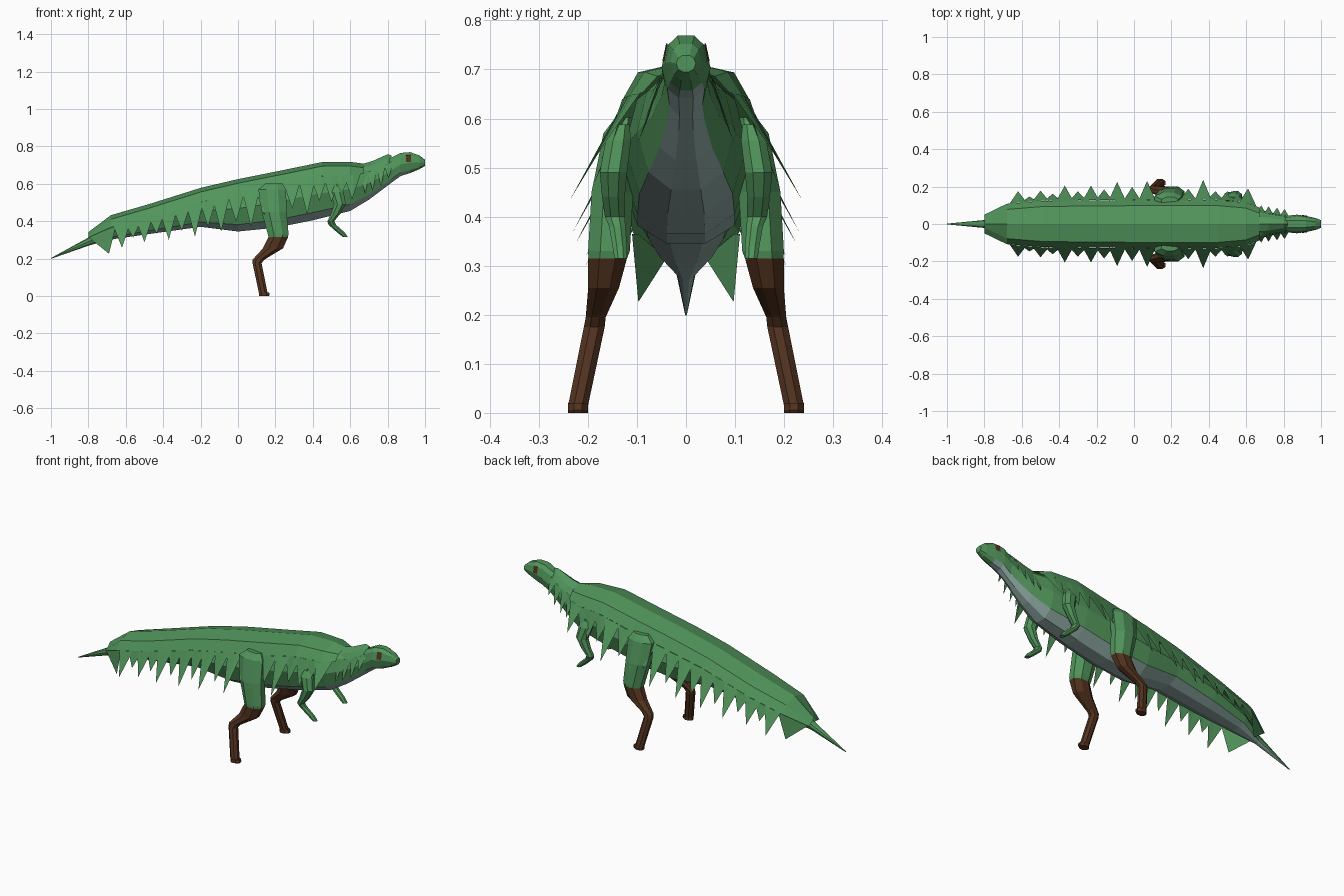
import bpy, bmesh, math

if "Cube" in bpy.data.objects:
    bpy.data.objects.remove(bpy.data.objects["Cube"])


def material(name, rgb):
    m = bpy.data.materials.new(name)
    m.diffuse_color = (*rgb, 1)
    m.use_nodes = True
    m.node_tree.nodes["Principled BSDF"].inputs["Base Color"].default_value = m.diffuse_color
    return m


GREEN = material("leaf green", (0.083, 0.298, 0.105))
GRAY = material("belly gray", (0.29, 0.42, 0.39))
BROWN = material("bark brown", (0.087, 0.033, 0.014))


def finish(bm, name, mats, recalc=True):
    if recalc:
        bmesh.ops.recalc_face_normals(bm, faces=bm.faces)
    me = bpy.data.meshes.new(name)
    bm.to_mesh(me)
    bm.free()
    for m in mats:
        me.materials.append(m)
    ob = bpy.data.objects.new(name, me)
    bpy.context.collection.objects.link(ob)
    return ob


def loft(bm, rings):
    """Skin closed rings of points and cap both ends; returns the side faces row by row."""
    rows = [[bm.verts.new(p) for p in r] for r in rings]
    n = len(rows[0])
    sides = [[bm.faces.new((a[i], a[(i + 1) % n], b[(i + 1) % n], b[i])) for i in range(n)]
             for a, b in zip(rows, rows[1:])]
    bm.faces.new(rows[0])
    bm.faces.new(rows[-1])
    return sides


def lerp_at(stations, x):
    """Interpolated station values at x."""
    for a, b in zip(stations, stations[1:]):
        if a[0] <= x <= b[0]:
            t = (x - a[0]) / (b[0] - a[0])
            return [p + (q - p) * t for p, q in zip(a, b)]
    return stations[-1] if x > stations[-1][0] else stations[0]


# Body, tail and head: x, bottom, top, half width
BODY = [(-1.0, .199, .203, .002), (-.79, .272, .318, .022), (-.66, .305, .39, .07),
        (-.45, .335, .46, .10), (-.2, .37, .54, .115), (0, .345, .59, .13),
        (.2, .365, .635, .13), (.4, .405, .68, .125), (.6, .455, .69, .10),
        (.7, .515, .69, .07), (.78, .575, .715, .05), (.82, .605, .74, .044),
        (.87, .642, .765, .05), (.92, .657, .769, .043), (.97, .678, .752, .032),
        (1.0, .695, .728, .02)]
SECTION = [(-.3, 0), (.3, 0), (.76, .15), (1, .5), (.8, .85), (.4, 1),
           (-.4, 1), (-.8, .85), (-1, .5), (-.76, .15)]
bm = bmesh.new()
sides = loft(bm, [[(x, w * u, zb + (zt - zb) * v) for u, v in SECTION] for x, zb, zt, w in BODY])
for row in sides[:-2]:
    for i in (0, 1, -1):
        row[i].material_index = 1  # belly strip
finish(bm, "body", [GREEN, GRAY])


# Feather sheets over the back, with hanging pointed feathers along both rims
def feather_sheet(name, stations, spikes, half_base, flare):
    bm = bmesh.new()
    rows = []
    for x, zt, w, drop in stations:
        o = w + flare
        prof = [(-o, zt - drop), (-w, zt - .022), (0, zt), (w, zt - .022), (o, zt - drop)]
        rows.append([bm.verts.new((x, y, z)) for y, z in prof])
    for a, b in zip(rows, rows[1:]):
        for i in range(4):
            bm.faces.new((a[i], b[i], b[i + 1], a[i + 1]))
    for xt, yt, zt in spikes:
        for s in (-1, 1):
            def rim(x, out=0):
                _, z, w, d = lerp_at(stations, x)
                return bm.verts.new((x, s * (w + flare + out), z - d))
            left, right = rim(xt - half_base), rim(xt + half_base)
            mid, tip = rim(xt + .008, .002), bm.verts.new((xt, s * yt, zt))
            for tri in ((left, tip, mid), (mid, tip, right)):
                bm.faces.new(tri if s < 0 else tri[::-1])
    return finish(bm, name, [GREEN], recalc=False)


BACK = [(-.8, .342, .02, .03), (-.68, .432, .078, .065), (-.48, .49, .094, .07),
        (-.2, .578, .096, .075), (0, .625, .098, .08), (.25, .675, .098, .08),
        (.45, .716, .098, .075), (.6, .717, .085, .07), (.67, .708, .058, .055)]
LONG = [(-.62, .175, .258), (-.5, .178, .288), (-.37, .205, .30), (-.23, .205, .317),
        (-.09, .225, .345), (.07, .23, .37), (.21, .2, .42), (.37, .236, .435),
        (.5, .175, .50), (.61, .19, .515)]
SHORT = [((a[0] + b[0]) / 2, (a[1] + b[1]) / 2 - .03, (a[2] + b[2]) / 2 + .04)
         for a, b in zip(LONG, LONG[1:])]
feather_sheet("back_feathers", BACK, LONG + SHORT, .045, .03)

NECK = [(.655, .703, .04, .06), (.72, .722, .035, .055), (.80, .758, .022, .05), (.82, .752, .018, .045)]
feather_sheet("neck_feathers", NECK,
              [(.68, .10, .545), (.72, .095, .56), (.765, .088, .585), (.805, .08, .63)], .024, .02)

# Broad flaps at the root of the tail
bm = bmesh.new()
for s in (-1, 1):
    vs = [bm.verts.new((x, s * y, z)) for x, y, z in
          ((-.8, .04, .315), (-.69, .097, .226), (-.655, .11, .365), (-.68, .098, .365))]
    bm.faces.new(vs if s < 0 else vs[::-1])
finish(bm, "tail_flaps", [GREEN], recalc=False)


# Limbs: rings of x, y, z, radius x, radius y
def limb(name, rings, mat):
    for side, s in (("left", 1), ("right", -1)):
        bm = bmesh.new()
        loft(bm, [[(x + rx * math.cos(a), s * (y + ry * math.sin(a)), z)
                   for a in (math.tau * (i + .5) / 8 for i in range(8))]
                  for x, y, z, rx, ry in rings])
        finish(bm, side + "_" + name, [mat])


limb("thigh", [(.192, .125, .602, .048, .02), (.183, .135, .57, .08, .036),
               (.193, .15, .45, .072, .046), (.215, .157, .33, .06, .046),
               (.215, .16, .312, .055, .042)], GREEN)
limb("shin", [(.215, .16, .315, .057, .043), (.187, .168, .255, .058, .034),
              (.11, .184, .195, .034, .022), (.102, .187, .175, .026, .023),
              (.135, .22, .015, .025, .022), (.135, .22, 0, .025, .022)], BROWN)
limb("foot", [(.14, .22, .02, .028, .022), (.141, .22, .006, .031, .022),
              (.14, .22, 0, .028, .02)], BROWN)
limb("arm", [(.525, .13, .588, .022, .016), (.528, .138, .555, .04, .028),
             (.545, .148, .49, .034, .03), (.522, .148, .44, .027, .025),
             (.496, .145, .40, .02, .022), (.505, .14, .38, .022, .018),
             (.55, .135, .34, .022, .016), (.575, .133, .315, .014, .014)], GREEN)

# Eyes: thin plates on the head sides
bm = bmesh.new()
for s in (-1, 1):
    vs = [bm.verts.new((x, s * y, z)) for x, y, z in
          ((.898, .0485, .716), (.925, .0445, .716), (.925, .0375, .753), (.898, .0405, .753))]
    bm.faces.new(vs if s < 0 else vs[::-1])
finish(bm, "eyes", [BROWN], recalc=False)
